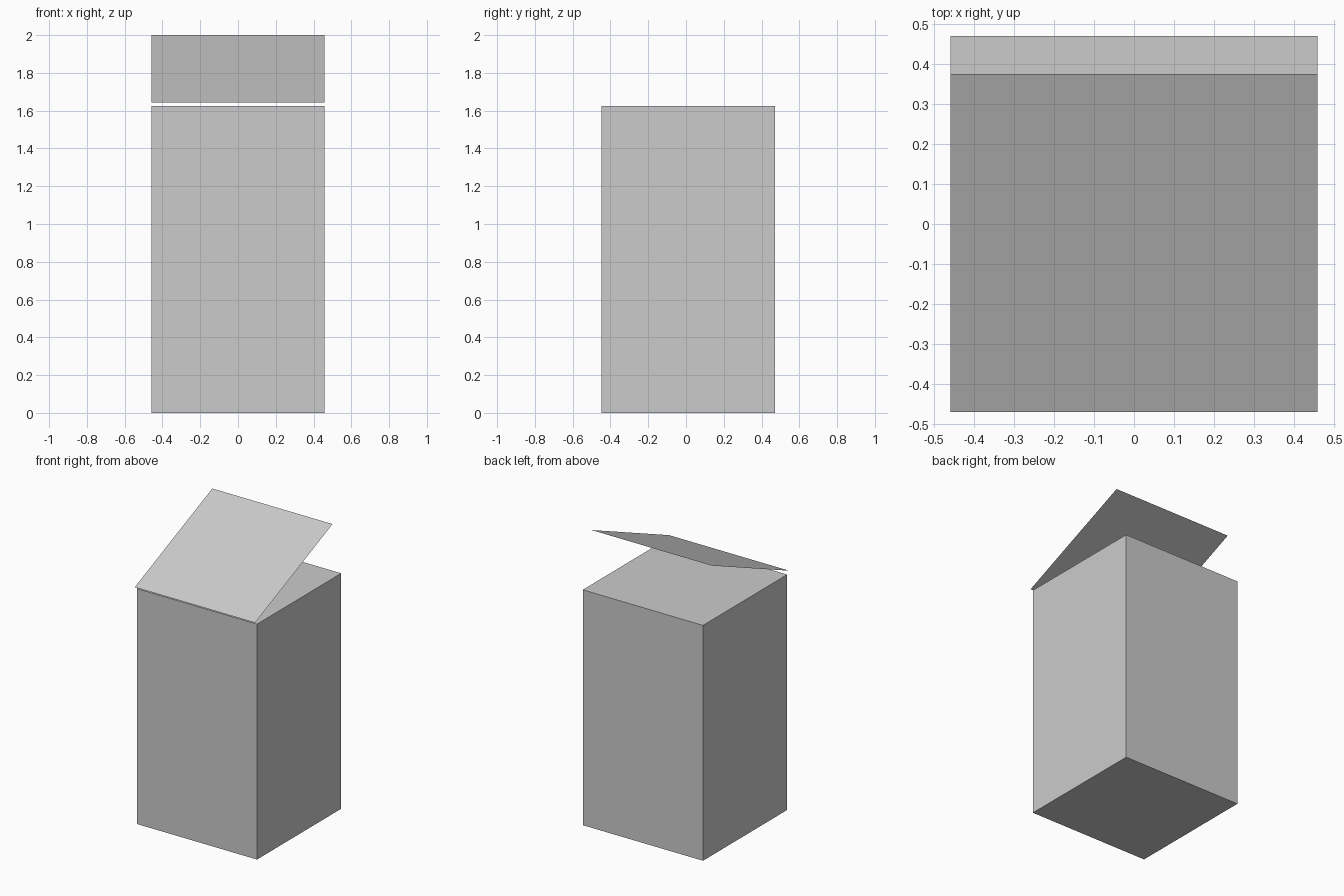
import bpy
from math import asin, cos
from mathutils import Matrix, Vector

if "Cube" in bpy.data.objects:
    bpy.data.objects.remove(bpy.data.objects["Cube"])

W = 0.918          # square footprint
H = 1.624          # body height
BACK = 0.47        # rear face of the body
HINGE = Vector((0, -0.47, 1.642))
TOP = 2.0

# Closed box body
bpy.ops.mesh.primitive_cube_add(size=1, location=(0, BACK - W / 2, H / 2))
body = bpy.context.object
body.name = "box_body"
body.scale = (W, W, H)

# Thin lid sheet, hinged at the front edge and raised at the back
tilt = asin((TOP - HINGE.z) / W)
bpy.ops.mesh.primitive_plane_add(size=W)
lid = bpy.context.object
lid.name = "open_lid"
lid.data.transform(Matrix.Translation((0, W / 2, 0)))
lid.location = HINGE
lid.rotation_euler = (tilt, 0, 0)
